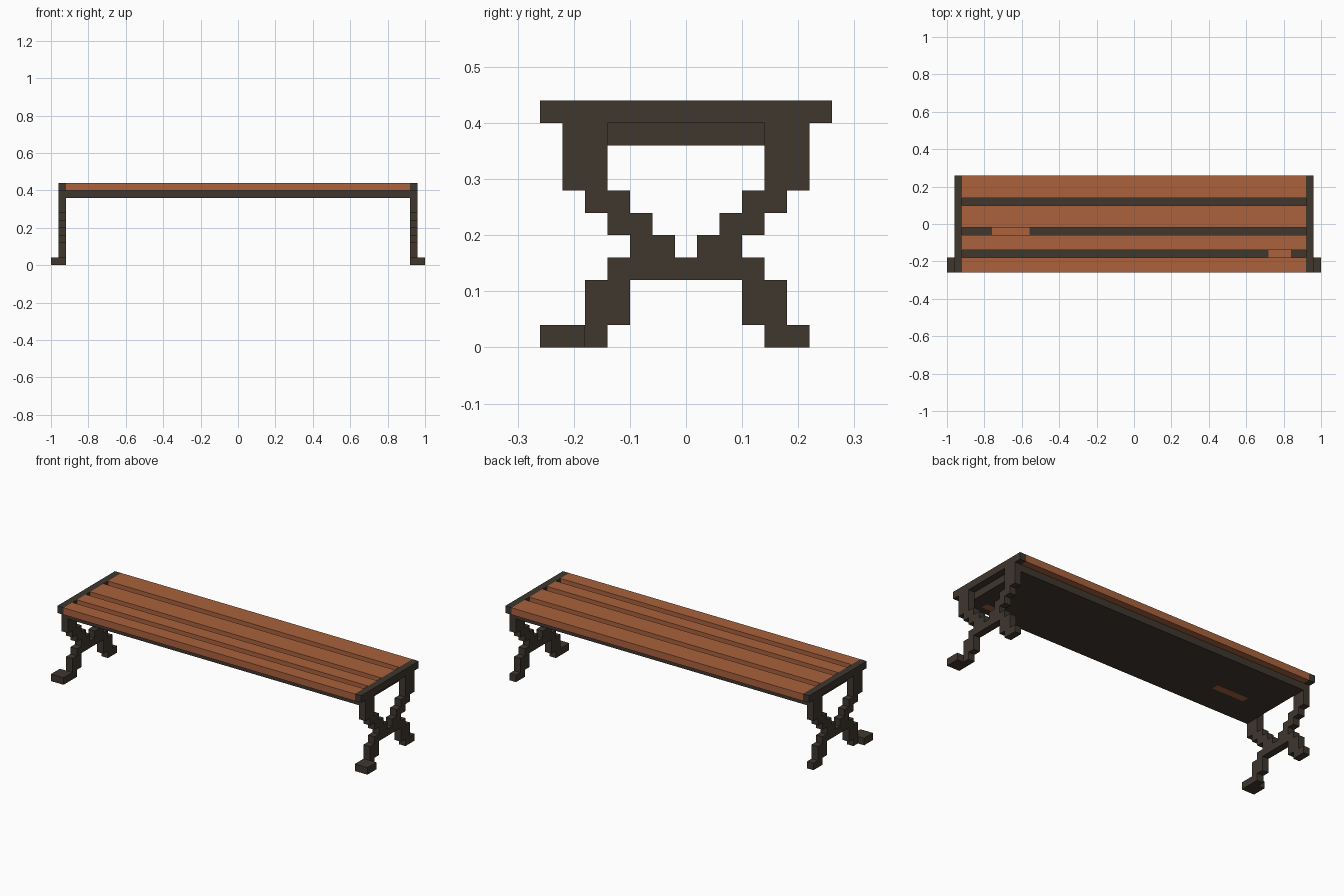
import bpy, bmesh
from mathutils import Vector

cube = bpy.data.objects.get("Cube")
if cube:
    bpy.data.objects.remove(cube, do_unlink=True)


def material(name, rgb):
    m = bpy.data.materials.new(name)
    m.use_nodes = True
    m.diffuse_color = (*rgb, 1)
    bsdf = next(n for n in m.node_tree.nodes if n.type == 'BSDF_PRINCIPLED')
    bsdf.inputs["Base Color"].default_value = (*rgb, 1)
    bsdf.inputs["Roughness"].default_value = 0.8
    return m


iron = material("dark iron", (0.050, 0.038, 0.028))
wood = material("warm wood", (0.400, 0.122, 0.046))


def finish(name, bm, *mats):
    bmesh.ops.recalc_face_normals(bm, faces=bm.faces)
    mesh = bpy.data.meshes.new(name)
    bm.to_mesh(mesh)
    bm.free()
    for m in mats:
        mesh.materials.append(m)
    ob = bpy.data.objects.new(name, mesh)
    bpy.context.collection.objects.link(ob)
    return ob


def box_mesh(lo, hi):
    lo, hi = Vector(lo), Vector(hi)
    bm = bmesh.new()
    bmesh.ops.create_cube(bm, size=1)
    for v in bm.verts:
        v.co = (lo + hi) / 2 + v.co * (hi - lo)
    return bm


def box(name, lo, hi, mat):
    return finish(name, box_mesh(lo, hi), mat)


def mirrored_box(name, lo, hi, mat):
    box("left_" + name, lo, hi, mat)
    box("right_" + name, (-hi[0], lo[1], lo[2]), (-lo[0], hi[1], hi[2]), mat)


# Stepped crossed-leg profile (y, z): lower inside, foot, outer steps, inner steps
inside = [(.10, .12), (.10, .04), (.14, .04), (.14, 0)]
back_foot = [(.22, 0), (.22, .04), (.18, .04)]
front_foot = [(.18, 0)]
steps = [(.18, .12), (.14, .12), (.14, .16), (.10, .16), (.10, .20), (.14, .20),
         (.14, .24), (.18, .24), (.18, .28), (.22, .28), (.22, .40), (.14, .40),
         (.14, .28), (.10, .28), (.10, .24), (.06, .24), (.06, .20), (.02, .20),
         (.02, .16)]
back_half = inside + back_foot + steps
front_half = [(-y, z) for y, z in reversed(inside + front_foot + steps)]

for side, x in (("left", .92), ("right", -.96)):
    bm = bmesh.new()
    face = bm.faces.new([bm.verts.new((x, y, z)) for y, z in back_half + front_half])
    ext = bmesh.ops.extrude_face_region(bm, geom=[face], use_keep_orig=True)
    moved = [g for g in ext["geom"] if isinstance(g, bmesh.types.BMVert)]
    bmesh.ops.translate(bm, verts=moved, vec=(.04, 0, 0))
    finish(side + "_crossed_legs", bm, iron)

# Wide front feet and the rails capping the legs
mirrored_box("front_foot", (.92, -.26, 0), (1, -.18, .04), iron)
mirrored_box("end_rail", (.92, -.26, .40), (.96, .26, .44), iron)

# Seat planks
for i, (y0, y1) in enumerate([(-.26, -.18), (-.14, -.06), (-.02, .10), (.14, .26)], 1):
    box(f"seat_plank_{i}", (-.92, y0, .40), (.92, y1, .44), wood)

# Under-seat panel, with two wooden patches cut into it
patches = [(-.76, -.56, -.06, -.02), (.72, .84, -.18, -.14)]
bm = box_mesh((-.92, -.22, .36), (.92, .22, .40))
for x0, x1, y0, y1 in patches:
    for co, no in [((x0, 0, 0), (1, 0, 0)), ((x1, 0, 0), (1, 0, 0)),
                   ((0, y0, 0), (0, 1, 0)), ((0, y1, 0), (0, 1, 0))]:
        bmesh.ops.bisect_plane(bm, geom=bm.verts[:] + bm.edges[:] + bm.faces[:],
                               plane_co=co, plane_no=no)
for f in bm.faces:
    c = f.calc_center_median()
    f.material_index = int(any(x0 < c.x < x1 and y0 < c.y < y1
                               for x0, x1, y0, y1 in patches))
finish("under_seat_panel", bm, iron, wood)
